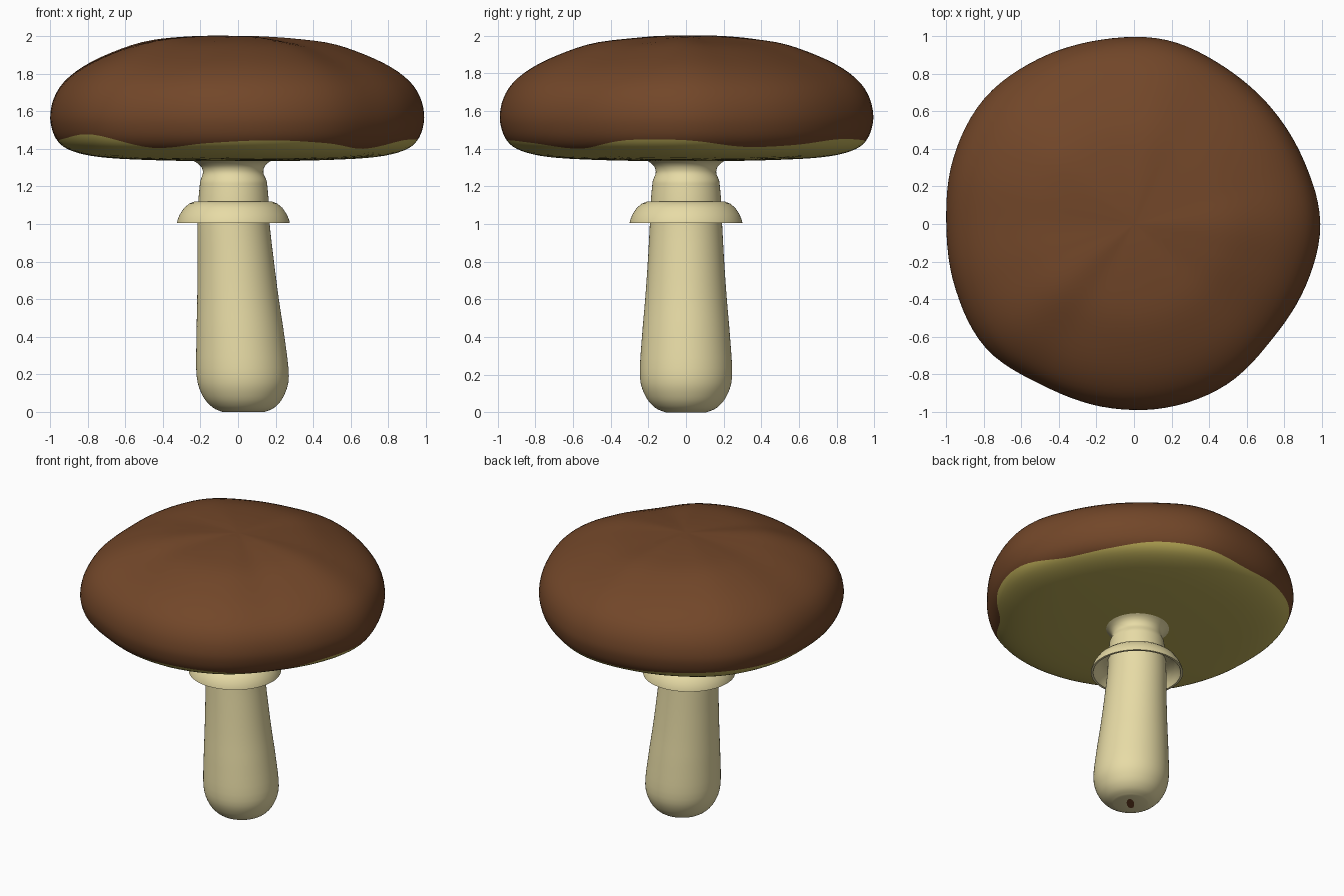
import bpy, bmesh, math

if "Cube" in bpy.data.objects:
    bpy.data.objects.remove(bpy.data.objects["Cube"])

SEG = 108


def material(name, rgb):
    m = bpy.data.materials.new(name)
    m.diffuse_color = (*rgb, 1)
    m.use_nodes = True
    m.node_tree.nodes["Principled BSDF"].inputs["Base Color"].default_value = m.diffuse_color
    return m


brown = material("brown cap", (0.168, 0.062, 0.022))
olive = material("olive pores", (0.52, 0.43, 0.10))
cream = material("cream stem", (0.80, 0.71, 0.38))


def catmull(p0, p1, p2, p3, t):
    return 0.5 * (2 * p1 + (p2 - p0) * t + (2 * p0 - 5 * p1 + 4 * p2 - p3) * t * t
                  + (3 * p1 - p0 - 3 * p2 + p3) * t ** 3)


def around(values, a):
    """Smooth periodic value at angle a."""
    n = len(values)
    f = (a / (2 * math.pi) * n) % n
    i = int(f)
    return catmull(*(values[(i + k) % n] for k in (-1, 0, 1, 2)), f - i)


def along(points, u):
    """Smooth point on an open profile, u counts profile points."""
    n = len(points)
    i = min(int(u), n - 2)
    q = [points[max(0, min(n - 1, i + k))] for k in (-1, 0, 1, 2)]
    return tuple(catmull(*(p[c] for p in q), u - i) for c in range(len(q[0])))


def resample(points, steps):
    n = (len(points) - 1) * steps
    return [along(points, i / steps) for i in range(n + 1)]


def skin(name, rings, mats, rule, closed=False, angle=40):
    """Skin rings of points; collapsed end rings are merged."""
    bm = bmesh.new()
    rows = [[bm.verts.new(p) for p in ring] for ring in rings]
    pairs = list(zip(rows, rows[1:] + rows[:1])) if closed else list(zip(rows, rows[1:]))
    for j, (a, b) in enumerate(pairs):
        for i in range(SEG):
            k = (i + 1) % SEG
            f = bm.faces.new((a[i], a[k], b[k], b[i]))
            f.material_index = rule(j)
    bmesh.ops.remove_doubles(bm, verts=bm.verts, dist=1e-5)
    bmesh.ops.recalc_face_normals(bm, faces=bm.faces)
    me = bpy.data.meshes.new(name)
    bm.to_mesh(me)
    bm.free()
    for m in mats:
        me.materials.append(m)
    ob = bpy.data.objects.new(name, me)
    bpy.context.collection.objects.link(ob)
    bpy.ops.object.select_all(action='DESELECT')
    ob.select_set(True)
    bpy.context.view_layer.objects.active = ob
    bpy.ops.object.shade_smooth_by_angle(angle=math.radians(angle))
    return ob


ANGLES = [2 * math.pi * i / SEG for i in range(SEG)]

# Cap: wobbly outline, wavy border between brown top and olive underside
outline = [.990, .964, .956, .963, .993, .995, 1.014, 1.038, 1.022,
           .998, 1.010, 1.027, .986, .986, .991, .985, .956, .970]
border = [1.445, 1.41, 1.42, 1.45, 1.445, 1.43, 1.45, 1.46, 1.45,
          1.44, 1.455, 1.475, 1.405, 1.43, 1.445, 1.43, 1.40, 1.445]
profile = [(0, 1.335), (.25, 1.335), (.5, 1.341), (.7, 1.352), (.83, 1.372),
           (.92, 1.405), (.967, 1.45), (.992, 1.51), (1.0, 1.58), (.98, 1.67),
           (.925, 1.755), (.82, 1.835), (.67, 1.905), (.5, 1.96), (.3, 1.986),
           (.12, 1.998), (0, 2.0)]


def split_at(z):
    lo, hi = 1.0, 9.0
    for _ in range(30):
        mid = (lo + hi) / 2
        lo, hi = (mid, hi) if along(profile, mid)[1] < z else (lo, mid)
    return lo


LOW, HIGH = 18, 32
last = len(profile) - 1
splits = [split_at(around(border, a)) for a in ANGLES]
cap_rings = []
for j in range(LOW + HIGH + 1):
    ring = []
    for a, s in zip(ANGLES, splits):
        u = s * j / LOW if j <= LOW else s + (last - s) * (j - LOW) / HIGH
        r, z = along(profile, u)
        wobble = around(outline, a)
        if u > 8:  # shoulders bulge with the lobes
            z += 0.5 * (wobble - 0.99) * math.sin(math.pi * (u - 8) / (last - 8)) ** 2
        r *= wobble
        ring.append((r * math.cos(a), r * math.sin(a), z))
    cap_rings.append(ring)
skin("cap", cap_rings, [olive, brown], lambda j: int(j >= LOW), angle=60)


def lathe(points):
    """Rings from (radius, z, centre x)."""
    return [[(x + max(r, 0) * math.cos(a), max(r, 0) * math.sin(a), z) for a in ANGLES]
            for r, z, x in points]


# Stem: slightly leaning club with a small brown spot under the foot
stem = resample([(.11, 0, .03), (.165, .025, .03), (.215, .085, .028), (.245, .19, .025),
                 (.234, .4, .013), (.217, .6, 0), (.203, .8, -.012), (.192, 1.0, -.024),
                 (.187, 1.12, -.024), (.18, 1.2, -.024), (.176, 1.23, -.024),
                 (.161, 1.27, -.026), (.166, 1.30, -.027), (.185, 1.322, -.03),
                 (.21, 1.338, -.03)], 4)
spot = [(.03 + .06 * math.cos(a) * .71 - .024 * math.sin(a) * .71,
         .06 * math.cos(a) * .71 + .024 * math.sin(a) * .71, 0)
        for a in (b - math.pi / 4 for b in ANGLES)]
skin("stem", lathe([(0, 0, .03)]) + [spot] + lathe(stem), [brown, cream],
     lambda j: int(j > 0))

# Ring: flared hollow skirt around the stem
skin("stem_ring", lathe([(.18, 1.12, -.025), (.205, 1.12, -.025), (.235, 1.108, -.025),
                         (.262, 1.085, -.025), (.285, 1.05, -.025), (.297, 1.02, -.025),
                         (.30, 1.004, -.025), (.285, 1.004, -.025), (.275, 1.03, -.025),
                         (.25, 1.065, -.025), (.215, 1.085, -.025), (.18, 1.09, -.025)]),
     [cream], lambda j: 0, closed=True)
